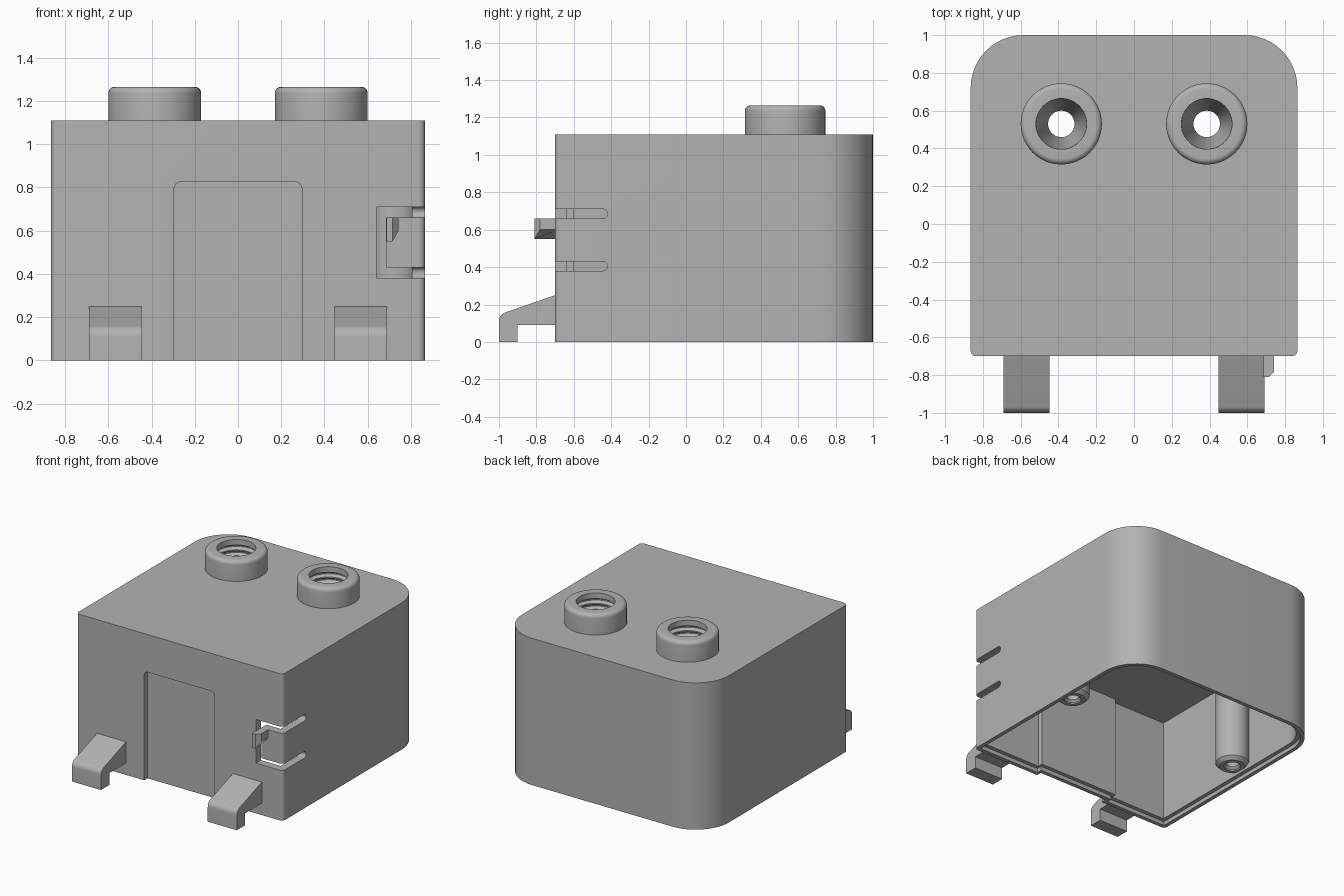
import bpy, bmesh, math
from mathutils import Vector

if "Cube" in bpy.data.objects:
    bpy.data.objects.remove(bpy.data.objects["Cube"])

mat = bpy.data.materials.new("plain grey")
mat.diffuse_color = (0.45, 0.45, 0.45, 1)
mat.use_nodes = True
mat.node_tree.nodes["Principled BSDF"].inputs["Base Color"].default_value = mat.diffuse_color


def finish(name, bm):
    bmesh.ops.remove_doubles(bm, verts=bm.verts, dist=1e-5)
    bmesh.ops.recalc_face_normals(bm, faces=bm.faces)
    me = bpy.data.meshes.new(name)
    bm.to_mesh(me)
    bm.free()
    me.materials.append(mat)
    ob = bpy.data.objects.new(name, me)
    bpy.context.collection.objects.link(ob)
    return ob


def fillet(corners, steps=12):
    """Outline from (a, b, radius) corners."""
    out, n = [], len(corners)
    for i, (a, b, r) in enumerate(corners):
        p = Vector((a, b))
        if r == 0:
            out.append(p)
            continue
        u = (Vector(corners[i - 1][:2]) - p).normalized()
        v = (Vector(corners[(i + 1) % n][:2]) - p).normalized()
        half = u.angle(v) / 2
        t = r / math.tan(half)
        c = p + (u + v).normalized() * r / math.sin(half)
        s, e = p + u * t - c, p + v * t - c
        a0 = math.atan2(s.y, s.x)
        da = (math.atan2(e.y, e.x) - a0 + math.pi) % math.tau - math.pi
        for k in range(steps + 1):
            w = a0 + da * k / steps
            out.append(c + r * Vector((math.cos(w), math.sin(w))))
    return out


def prism(name, pts, axis, lo, hi):
    place = {"x": lambda p, d: (d, p[0], p[1]),
             "y": lambda p, d: (p[0], d, p[1]),
             "z": lambda p, d: (p[0], p[1], d)}[axis]
    bm = bmesh.new()
    f = bm.faces.new([bm.verts.new(place(p, lo)) for p in pts])
    g = bmesh.ops.extrude_face_region(bm, geom=[f])["geom"]
    move = Vector(place((0, 0), hi - lo))
    bmesh.ops.translate(bm, vec=move, verts=[v for v in g if isinstance(v, bmesh.types.BMVert)])
    return finish(name, bm)


def rect(a0, b0, a1, b1):
    return [(a0, b0), (a1, b0), (a1, b1), (a0, b1)]


def revolve(name, profile, x, y, segs=48):
    bm = bmesh.new()
    vs = [bm.verts.new((r, 0, z)) for r, z in profile]
    es = [bm.edges.new(e) for e in zip(vs, vs[1:])]
    bmesh.ops.spin(bm, geom=vs + es, cent=(0, 0, 0), axis=(0, 0, 1),
                   angle=math.tau, steps=segs, use_merge=True)
    bmesh.ops.translate(bm, vec=(x, y, 0), verts=bm.verts)
    return finish(name, bm)


def combine(ob, other, op):
    m = ob.modifiers.new(op, "BOOLEAN")
    m.operation, m.solver, m.object = op, "EXACT", other
    bpy.context.view_layer.objects.active = ob
    bpy.ops.object.modifier_apply(modifier=m.name)
    bpy.data.objects.remove(other)


def footprint(inset, notch=None):
    """Plan with big rear corners and an optional notch behind the front recess."""
    x, y0, y1 = 0.865 - inset, -0.7 + inset, 1 - inset
    c = [(-x, y0, 0.03 if inset == 0 else 0)]
    if notch:
        w, ny = notch
        c += [(-w, y0, 0), (-w, ny, 0), (w, ny, 0), (w, y0, 0)]
    c += [(x, y0, 0.03 if inset == 0 else 0), (x, y1, 0.28 - inset), (-x, y1, 0.28 - inset)]
    return fillet(c)


# Hollow housing with a thick top and a stepped lower rim
body = prism("housing", footprint(0), "z", 0, 1.11)
combine(body, prism("cavity", footprint(0.06, (0.335, -0.60)), "z", -0.1, 0.8), "DIFFERENCE")
combine(body, prism("rim_step", footprint(0.03, (0.318, -0.63)), "z", -0.1, 0.03), "DIFFERENCE")

# Shallow front recess
recess = fillet([(-0.295, -0.1, 0), (0.295, -0.1, 0), (0.295, 0.825, 0.03), (-0.295, 0.825, 0.03)], 6)
combine(body, prism("recess", recess, "y", -0.8, -0.66), "DIFFERENCE")

# Slots that free the spring tongue at the front right corner
for z in (0.38, 0.66):
    slot = fillet([(-0.8, z, 0), (-0.42, z, 0.0245), (-0.42, z + 0.05, 0.0245), (-0.8, z + 0.05, 0)], 6)
    combine(body, prism("side_slot", slot, "x", 0.64, 1.0), "DIFFERENCE")
combine(body, prism("front_slot", rect(0.64, 0.38, 0.685, 0.71), "y", -0.8, -0.6), "DIFFERENCE")

# Ring-threaded ports with a tapered seat and through hole
boss = [(0, 1.0), (0.215, 1.0)]
boss += [(0.185 + 0.03 * math.cos(a), 1.235 + 0.03 * math.sin(a))
         for a in (k * math.pi / 12 for k in range(7))] + [(0, 1.265)]
bore = [(0, 0.7), (0.07, 0.7), (0.07, 0.82), (0.133, 1.0)]
for k in range(5):
    z = 1.0 + 0.045 * k
    bore += [(0.133, z + 0.008), (0.155, z + 0.022), (0.155, z + 0.03), (0.133, z + 0.044)]
bore += [(0.135, 1.3), (0, 1.3)]

for s in (-1, 1):
    combine(body, revolve("port", boss, s * 0.385, 0.53), "UNION")
    combine(body, revolve("bore", bore, s * 0.385, 0.53), "DIFFERENCE")
    # Inner screw posts
    post = [(0, 0.05), (0.09, 0.05), (0.117, 0.075), (0.117, 0.9), (0, 0.9)]
    hole = [(0, 0.0), (0.06, 0.0), (0.06, 0.06), (0.045, 0.075), (0.045, 0.4), (0, 0.4)]
    combine(body, revolve("post", post, s * 0.727, 0.2, 32), "UNION")
    combine(body, revolve("screw_hole", hole, s * 0.727, 0.2, 24), "DIFFERENCE")
    # Front hooks
    hook = fillet([(-0.68, 0.257, 0), (-1.0, 0.146, 0.05), (-1.0, 0, 0), (-0.9, 0, 0),
                   (-0.9, 0.09, 0), (-0.68, 0.09, 0)], 8)
    prism("front_hook_" + ("left" if s < 0 else "right"), hook, "x",
          *sorted((s * 0.69, s * 0.447)))

# Latch tab on the tongue, with a bevelled corner and sloped underside
tab = prism("latch_tab", [(0.686, -0.68), (0.686, -0.81), (0.715, -0.81), (0.742, -0.78), (0.742, -0.68)],
            "z", 0.55, 0.66)
for v in tab.data.vertices:
    if v.co.z < 0.6 and v.co.x > 0.73:
        v.co.z = 0.6

for ob in bpy.context.scene.objects:
    ob.select_set(True)
bpy.context.view_layer.objects.active = body
bpy.ops.object.shade_smooth_by_angle(angle=math.radians(30))
